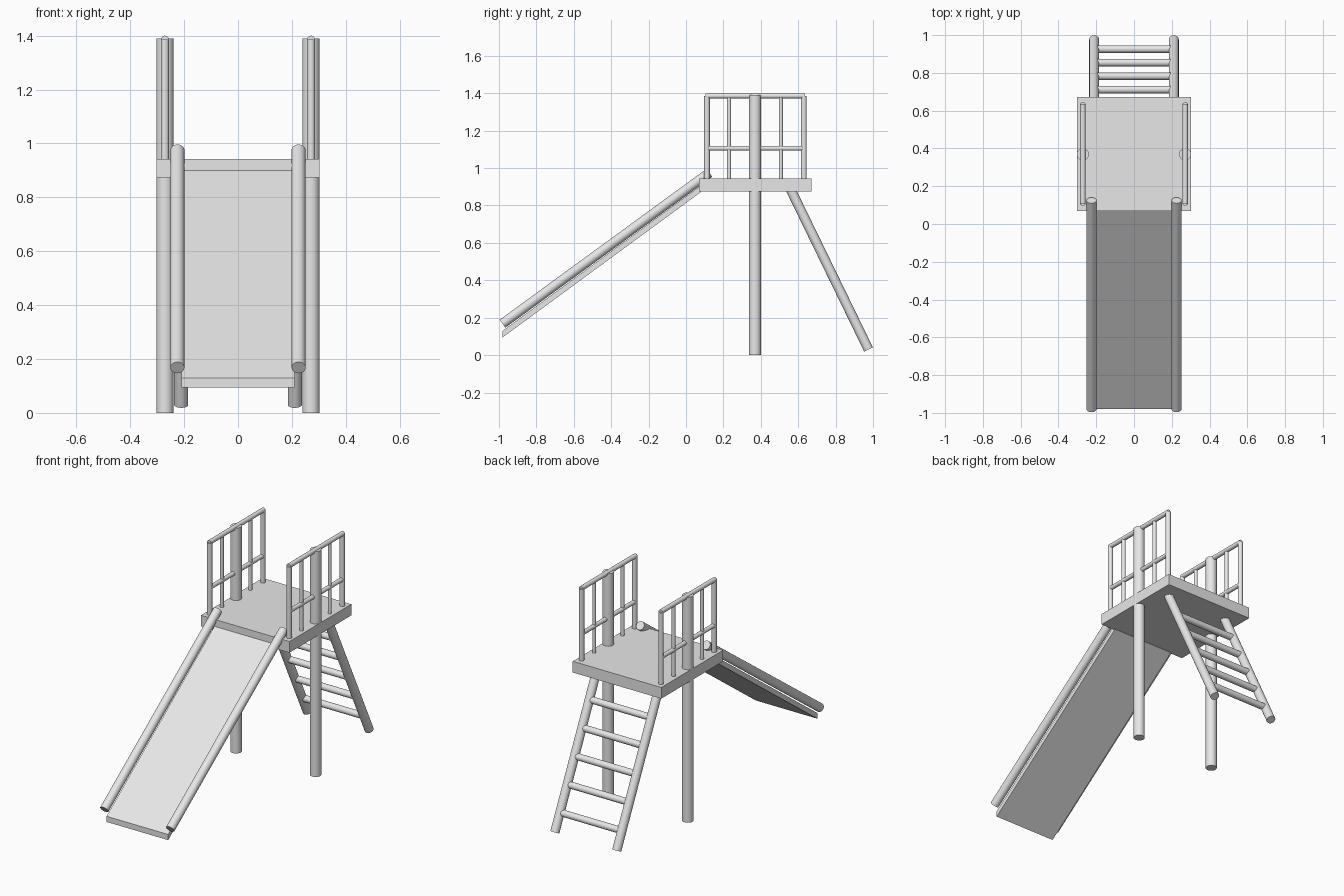
import bpy
import bmesh
import math
from mathutils import Vector

cube = bpy.data.objects.get("Cube")
if cube:
    bpy.data.objects.remove(cube, do_unlink=True)

grey = bpy.data.materials.new("light_grey")
grey.use_nodes = True
grey.diffuse_color = (0.8, 0.8, 0.8, 1)
grey.node_tree.nodes["Principled BSDF"].inputs["Base Color"].default_value = (0.8, 0.8, 0.8, 1)


def tube(name, start, end, radius, sides=32):
    """Capped round bar between two points."""
    a, b = Vector(start), Vector(end)
    bpy.ops.mesh.primitive_cylinder_add(vertices=sides, radius=radius,
                                        depth=(b - a).length, location=(a + b) / 2)
    obj = bpy.context.object
    obj.rotation_euler = (b - a).to_track_quat('Z', 'Y').to_euler()
    obj.name = name
    obj.data.materials.append(grey)
    bpy.ops.object.shade_smooth_by_angle(angle=math.radians(40))
    return obj


def slab(name, profile, half_width):
    """Side profile (y, z) extruded across x."""
    bm = bmesh.new()
    face = bm.faces.new([bm.verts.new((-half_width, y, z)) for y, z in profile])
    ext = bmesh.ops.extrude_face_region(bm, geom=[face])
    moved = [v for v in ext["geom"] if isinstance(v, bmesh.types.BMVert)]
    bmesh.ops.translate(bm, verts=moved, vec=(2 * half_width, 0, 0))
    bmesh.ops.recalc_face_normals(bm, faces=bm.faces)
    mesh = bpy.data.meshes.new(name)
    bm.to_mesh(mesh)
    bm.free()
    mesh.materials.append(grey)
    obj = bpy.data.objects.new(name, mesh)
    bpy.context.collection.objects.link(obj)
    return obj


# Deck and sliding surface
DECK_BOTTOM, DECK_TOP = 0.874, 0.943
slab("platform", [(0.07, DECK_BOTTOM), (0.672, DECK_BOTTOM),
                  (0.672, DECK_TOP), (0.07, DECK_TOP)], 0.302)
slab("slide_surface", [(-0.98, 0.095), (0.08, 0.872), (0.08, 0.907), (-0.98, 0.13)], 0.21)

for side, sx in (("left", 1), ("right", -1)):
    x = 0.271 * sx
    # Main support post
    tube(f"{side}_main_post", (x, 0.369, 0), (x, 0.369, 1.39), 0.032)

    # Guard rail: corner posts, thin balusters, top and middle bars
    for place, y, r in (("front_corner_post", 0.112, 0.015), ("front_baluster", 0.23, 0.011),
                        ("back_baluster", 0.507, 0.011), ("back_corner_post", 0.63, 0.015)):
        tube(f"{side}_{place}", (x, y, DECK_TOP - 0.02), (x, y, 1.385), r, 24)
    tube(f"{side}_top_bar", (x, 0.105, 1.386), (x, 0.635, 1.386), 0.014, 24)
    tube(f"{side}_middle_bar", (x, 0.112, 1.106), (x, 0.63, 1.106), 0.013, 24)

    # Slide edge rail
    tube(f"{side}_slide_rail", (0.225 * sx, -0.981, 0.168), (0.225 * sx, 0.125, 0.975), 0.026)

    # Ladder rail
    tube(f"{side}_ladder_rail", (0.211 * sx, 0.976, 0.03), (0.211 * sx, 0.55, 0.905), 0.026)

# Ladder rungs
for i in range(5):
    y, z = 0.926 - 0.0715 * i, 0.133 + 0.147 * i
    tube(f"ladder_rung_{i + 1}", (-0.21, y, z), (0.21, y, z), 0.02, 24)
